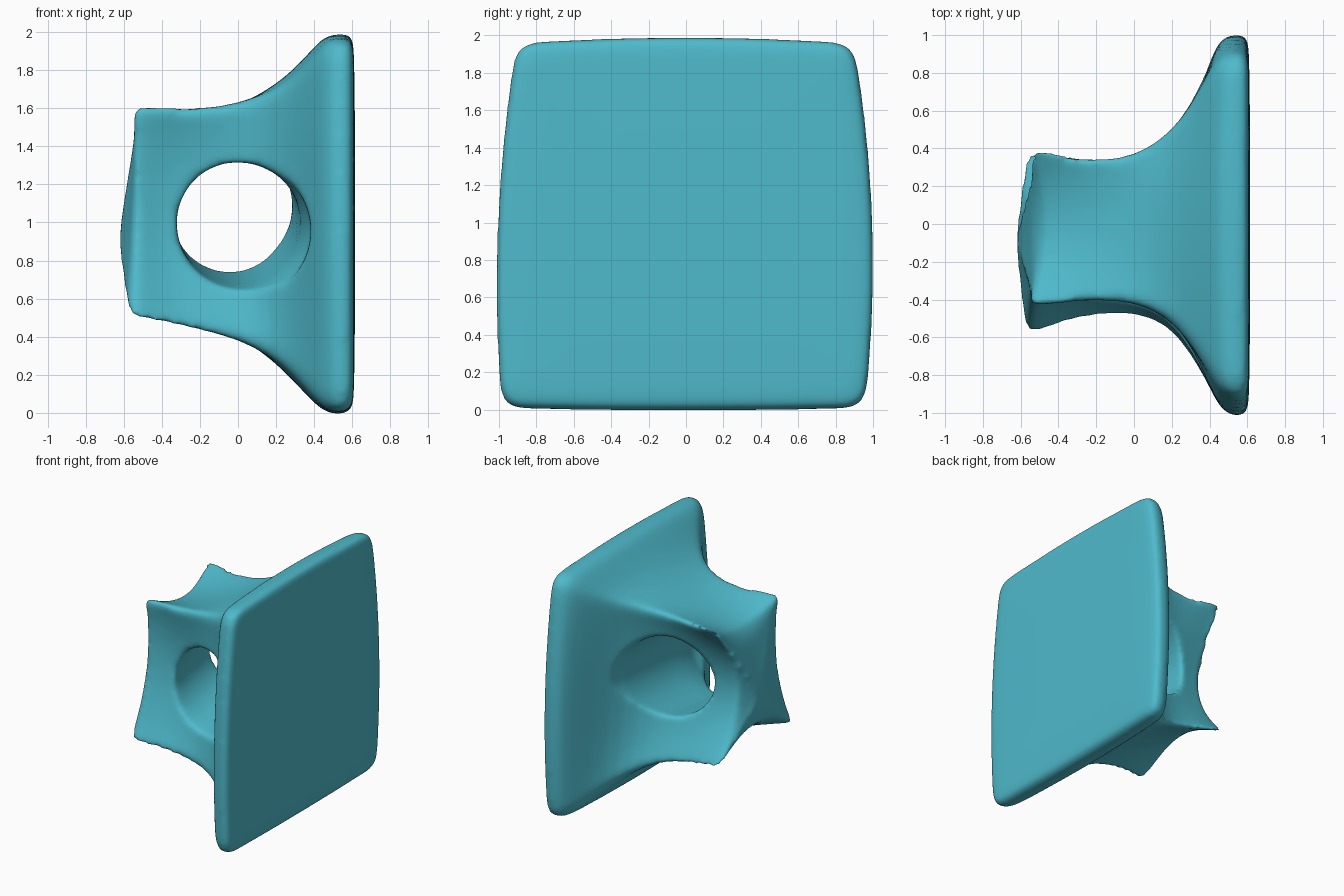
import bpy, bmesh, math

if "Cube" in bpy.data.objects:
    bpy.data.objects.remove(bpy.data.objects["Cube"])

teal = bpy.data.materials.new("teal")
teal.diffuse_color = (0.078, 0.49, 0.60, 1)
teal.use_nodes = True
teal.node_tree.nodes["Principled BSDF"].inputs["Base Color"].default_value = teal.diffuse_color

SIDE = 12  # points per side of each cross-section

# Cross-sections along x: x, top y-, top y+, bottom y-, bottom y+, z low, z high,
# then how far the middles of the front, back, top and bottom are pulled inward
stations = [
    (-0.57, -0.44, 0.42, -0.60, 0.42, 0.48, 1.63, 0.10, 0.30, 0.14, 0.17),
    (-0.50, -0.45, 0.42, -0.59, 0.42, 0.47, 1.63, 0.12, 0.30, 0.13, 0.15),
    (-0.35, -0.43, 0.39, -0.53, 0.39, 0.45, 1.62, 0.13, 0.24, 0.09, 0.10),
    (-0.20, -0.42, 0.36, -0.50, 0.36, 0.42, 1.61, 0.11, 0.18, 0.05, 0.07),
    (0.00, -0.42, 0.38, -0.48, 0.38, 0.38, 1.63, 0.07, 0.14, 0.02, 0.03),
    (0.18, -0.50, 0.49, -0.54, 0.49, 0.30, 1.68, 0.04, 0.12, -0.03, -0.02),
    (0.30, -0.63, 0.64, -0.69, 0.64, 0.20, 1.76, 0.01, 0.08, -0.05, -0.04),
    (0.39, -0.77, 0.80, -0.84, 0.82, 0.09, 1.86, -0.03, -0.02, -0.05, -0.03),
    (0.45, -0.87, 0.87, -0.94, 0.92, 0.03, 1.935, -0.06, -0.08, -0.04, -0.02),
    (0.51, -0.91, 0.90, -0.99, 0.96, 0.00, 1.96, -0.06, -0.07, -0.03, -0.01),
    (0.58, -0.91, 0.90, -0.99, 0.96, 0.01, 1.96, -0.06, -0.07, -0.03, -0.01),
    (0.605, -0.88, 0.87, -0.96, 0.94, 0.04, 1.94, -0.06, -0.07, -0.03, -0.01),
]


def ring(s, edge_in=0.0):
    """Pinched square outline; edge_in moves the middles of its edges along x."""
    x, tn, tp, bn, bp, z0, z1, pf, pk, pt, pb = s
    pts = []
    for side in range(4):
        for i in range(SIDE):
            t = -1 + 2 * i / SIDE
            k = 1 - t * t
            if side == 0:      # bottom, y- to y+
                y, z = bn + (bp - bn) * (t + 1) / 2, z0 + pb * k
            elif side == 1:    # back, upward
                y, z = bp + (tp - bp) * (t + 1) / 2 - pk * k, z0 + (z1 - z0) * (t + 1) / 2
            elif side == 2:    # top, y+ to y-
                y, z = tp + (tn - tp) * (t + 1) / 2, z1 - pt * k
            else:              # front, downward
                y, z = tn + (bn - tn) * (t + 1) / 2 + pf * k, z1 + (z0 - z1) * (t + 1) / 2
            pts.append((x + edge_in * k * (1, 0.4, 1.4, 0.4)[side], y, z))
    return pts


def shrink(pts, f, x, cy, cz, lean=0.0):
    out = []
    for p in pts:
        z = cz + (p[2] - cz) * f
        out.append((x + lean * (z - cz), cy + (p[1] - cy) * f, z))
    return out


def loft(name, rings):
    bm = bmesh.new()
    vs = [[bm.verts.new(p) for p in r] for r in rings]
    n = len(rings[0])
    for a, b in zip(vs, vs[1:]):
        for i in range(n):
            j = (i + 1) % n
            bm.faces.new((a[i], a[j], b[j], b[i]))
    bm.faces.new(vs[0])
    bm.faces.new(vs[-1])
    bmesh.ops.recalc_face_normals(bm, faces=bm.faces)
    for f in bm.faces:
        f.smooth = True
    me = bpy.data.meshes.new(name)
    bm.to_mesh(me)
    bm.free()
    me.materials.append(teal)
    ob = bpy.data.objects.new(name, me)
    bpy.context.collection.objects.link(ob)
    return ob


# Body: rounded end cap, flaring neck and square plate
body = [ring(s, 0.06 if i == 0 else 0.02 if i == 1 else 0) for i, s in enumerate(stations)]
end_cap = [shrink(body[0], f, x, -0.08, 0.92, 0.05)
           for f, x in ((0.05, -0.62), (0.2, -0.615), (0.4, -0.60), (0.65, -0.58), (0.86, -0.565))]
face_cap = [shrink(body[-1], f, x, 0, 1.0) for f, x in ((0.9, 0.61), (0.5, 0.615), (0.05, 0.615))]
mount = loft("flared_mount", end_cap + body + face_cap)

# Cutter: tunnel along y, rising to the back and flared at the front
tunnel = []
for k in range(-12, 13):
    y = k * 0.1
    c = max(-0.6, min(0.4, y))
    r = 0.325 + 0.4 * max(0, -c - 0.3) ** 2
    cx, cz = -0.015 - 0.06 * c, 1.035 + 0.13 * c
    tunnel.append([(cx + r * math.cos(a), y, cz + r * math.sin(a))
                   for a in (2 * math.pi * i / 64 for i in range(64))])
cutter = loft("tunnel_cutter", tunnel)
cutter.hide_render = True
cutter.hide_viewport = True

# Round the form, cut the tunnel, then soften every edge
sub = mount.modifiers.new("round", 'SUBSURF')
sub.levels = sub.render_levels = 1
cut = mount.modifiers.new("tunnel", 'BOOLEAN')
cut.operation = 'DIFFERENCE'
cut.solver = 'EXACT'
cut.object = cutter
rem = mount.modifiers.new("even_mesh", 'REMESH')
rem.mode = 'VOXEL'
rem.voxel_size = 0.018
rem.use_smooth_shade = True
soft = mount.modifiers.new("soften", 'SMOOTH')
soft.factor = 0.5
soft.iterations = 16
